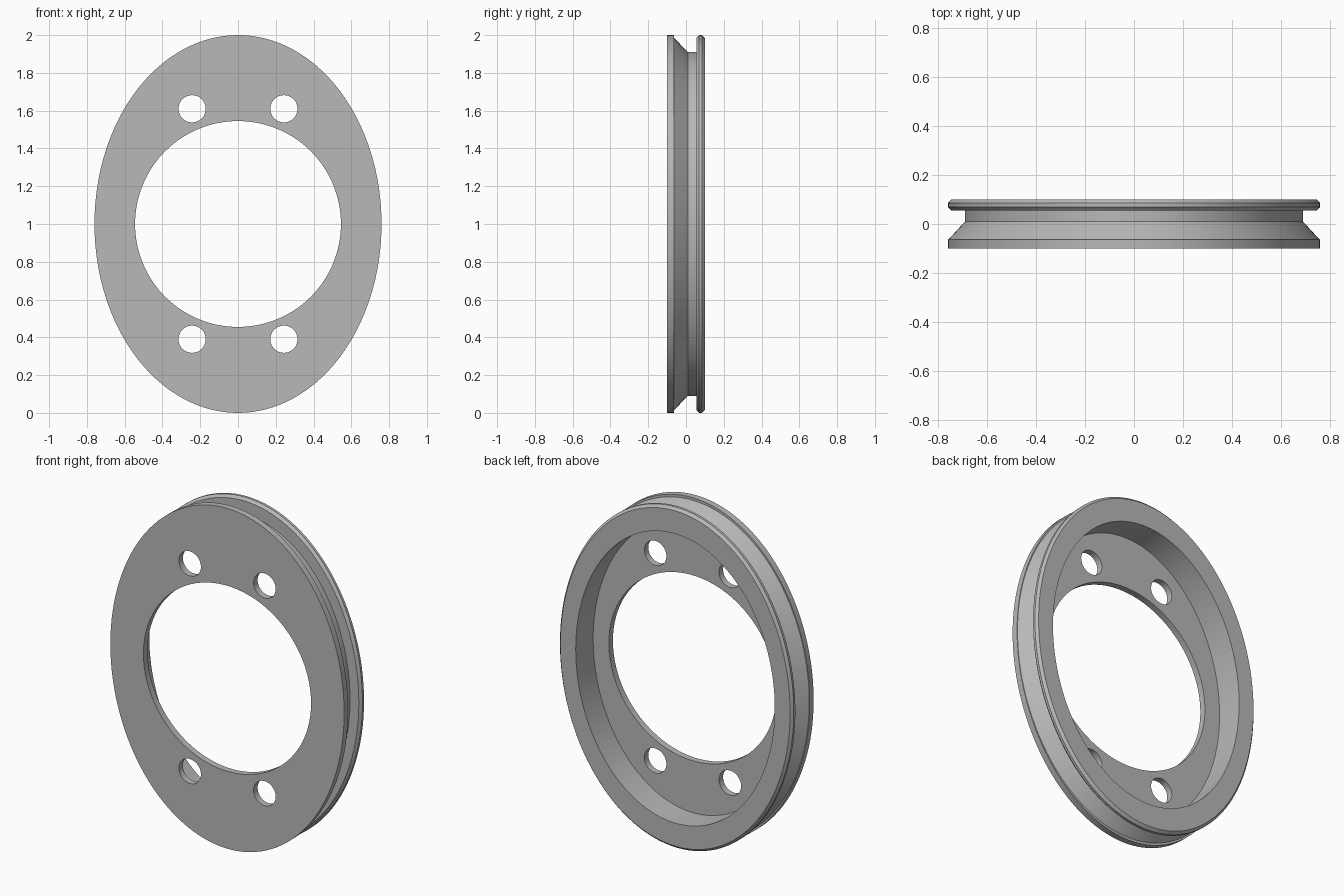
import bpy, bmesh, math

cube = bpy.data.objects.get("Cube")
if cube:
    bpy.data.objects.remove(cube, do_unlink=True)

SEGMENTS = 128

grey = bpy.data.materials.new("plain grey")
grey.use_nodes = True
colour = (0.48, 0.48, 0.48, 1)
grey.diffuse_color = colour
grey.node_tree.nodes["Principled BSDF"].inputs["Base Color"].default_value = colour

# Closed cross-section: half width, half height, depth
profile = [
    (0.545, 0.545, -0.10),  # front bore edge
    (0.76, 1.0, -0.10),     # front flange
    (0.76, 1.0, -0.063),
    (0.757, 0.985, -0.063),
    (0.69, 0.91, 0.01),     # groove
    (0.69, 0.91, 0.055),
    (0.747, 0.985, 0.055),  # chamfered rear flange
    (0.76, 1.0, 0.07),
    (0.76, 1.0, 0.085),
    (0.747, 0.985, 0.10),
    (0.647, 0.85, 0.10),    # rear recess
    (0.647, 0.85, -0.062),
    (0.545, 0.545, -0.062),
]


def oval_ring(name, sections):
    """Sweep a closed cross-section around an oval path."""
    bm = bmesh.new()
    rings = []
    for a, b, y in sections:
        rings.append([bm.verts.new((a * math.cos(t), y, 1 + b * math.sin(t)))
                      for t in (2 * math.pi * i / SEGMENTS for i in range(SEGMENTS))])
    for k, ring in enumerate(rings):
        following = rings[(k + 1) % len(rings)]
        for i in range(SEGMENTS):
            j = (i + 1) % SEGMENTS
            bm.faces.new((ring[i], ring[j], following[j], following[i]))
    bmesh.ops.recalc_face_normals(bm, faces=bm.faces)
    mesh = bpy.data.meshes.new(name)
    bm.to_mesh(mesh)
    bm.free()
    obj = bpy.data.objects.new(name, mesh)
    bpy.context.collection.objects.link(obj)
    mesh.materials.append(grey)
    return obj


ring = oval_ring("oval_grooved_ring", profile)

# Four bolt holes through the front plate
for sx in (-1, 1):
    for sz in (-1, 1):
        bpy.ops.mesh.primitive_cylinder_add(
            vertices=48, radius=0.072, depth=0.12,
            location=(sx * 0.243, -0.08, 1 + sz * 0.61),
            rotation=(math.pi / 2, 0, 0))
        cutter = bpy.context.object
        cutter.name = "bolt_hole_cutter"
        cutter.hide_render = True
        cutter.data.materials.append(grey)
        bpy.ops.object.select_all(action='DESELECT')
        bpy.context.view_layer.objects.active = ring
        ring.select_set(True)
        cut = ring.modifiers.new("bolt hole", 'BOOLEAN')
        cut.operation = 'DIFFERENCE'
        cut.solver = 'EXACT'
        cut.object = cutter
        bpy.ops.object.modifier_apply(modifier=cut.name)
        bpy.data.objects.remove(cutter, do_unlink=True)

# Smooth curved walls with crisp edges
bpy.ops.object.shade_smooth_by_angle(angle=math.radians(25))
